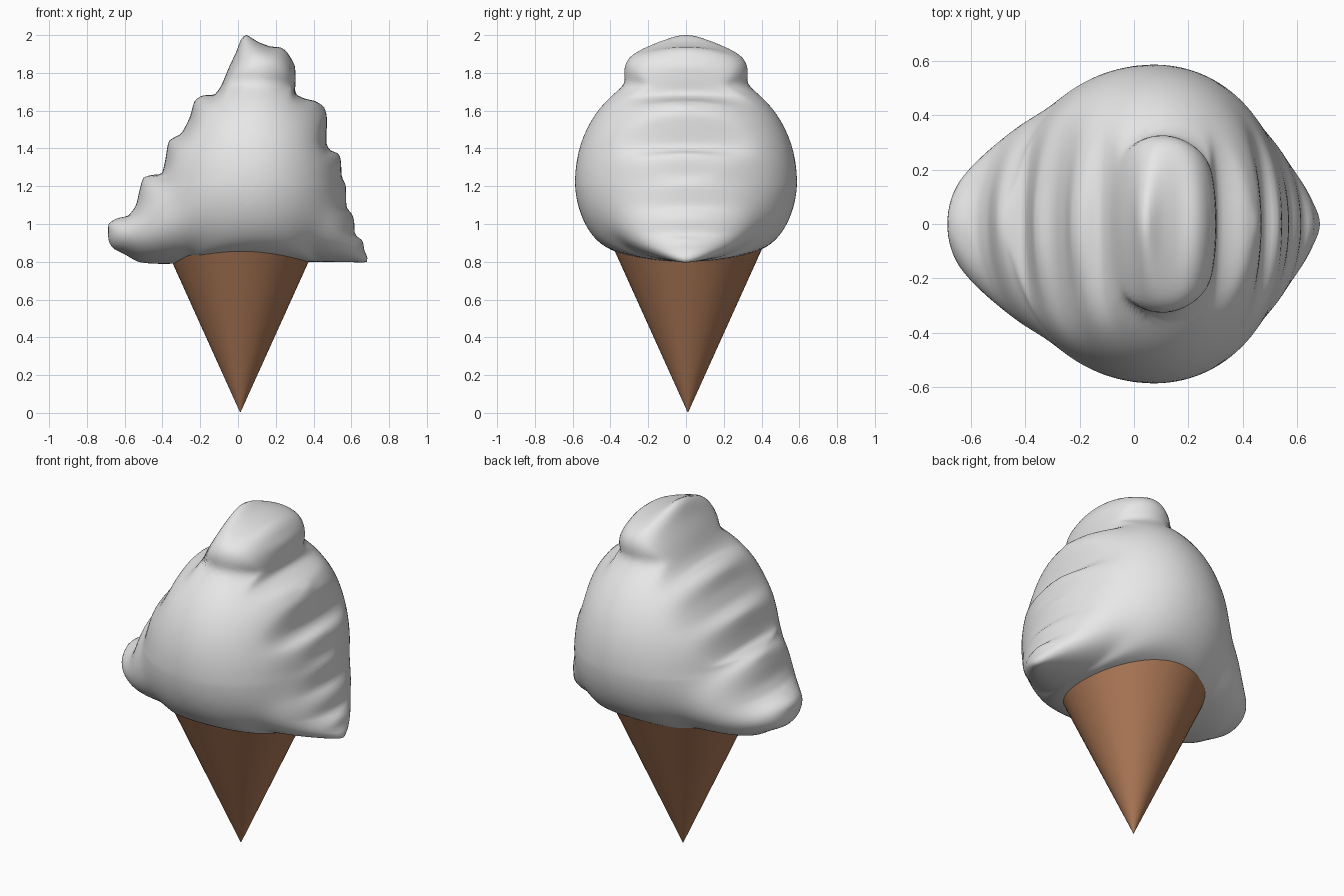
import bpy, bmesh, math
from mathutils import Vector

if "Cube" in bpy.data.objects:
    bpy.data.objects.remove(bpy.data.objects["Cube"])


def material(name, rgb):
    m = bpy.data.materials.new(name)
    m.diffuse_color = (*rgb, 1)
    m.use_nodes = True
    m.node_tree.nodes["Principled BSDF"].inputs["Base Color"].default_value = m.diffuse_color
    return m


def finish(bm, name, mat):
    bmesh.ops.recalc_face_normals(bm, faces=bm.faces)
    for f in bm.faces:
        f.smooth = True
    me = bpy.data.meshes.new(name)
    bm.to_mesh(me)
    bm.free()
    me.materials.append(mat)
    ob = bpy.data.objects.new(name, me)
    bpy.context.collection.objects.link(ob)
    return ob


# Front outline of the soft scoop (x, z), clockwise from the peak
OUTLINE = [
    (.045, 2.0), (.105, 1.965), (.17, 1.94), (.225, 1.935), (.26, 1.91), (.30, 1.84),
    (.305, 1.77), (.305, 1.69), (.35, 1.665), (.41, 1.65), (.455, 1.62), (.47, 1.57),
    (.47, 1.42), (.49, 1.39), (.535, 1.37), (.545, 1.33), (.55, 1.25), (.57, 1.205),
    (.575, 1.09), (.605, 1.05), (.615, 1.015), (.62, .945), (.66, .91), (.67, .855),
    (.685, .825), (.68, .798), (.6, .798), (.375, .8), (0, .795), (-.3, .79), (-.45, .79),
    (-.53, .8), (-.6, .84), (-.66, .87), (-.685, .91), (-.685, 1.0), (-.64, 1.03),
    (-.58, 1.045), (-.54, 1.1), (-.52, 1.185), (-.5, 1.245), (-.455, 1.26), (-.405, 1.267),
    (-.385, 1.34), (-.365, 1.44), (-.3, 1.48), (-.255, 1.565), (-.23, 1.65), (-.19, 1.68),
    (-.125, 1.685), (-.09, 1.73), (-.05, 1.825), (-.01, 1.91), (.02, 1.985)]
CENTRE = Vector((.05, 1.1))
SIDES, RINGS = 220, 32
DEPTH = .592              # largest half depth of the scoop
PULL, PUSH = 22.0, 10.5   # how quickly the puffing levels off, and its strength


def resample(pts, n):
    """Even points along a closed, slightly rounded outline."""
    pts = [Vector(p) for p in pts]
    m, fine = len(pts), []
    for i in range(m):
        a, b, c, d = (pts[(i + k) % m] for k in (-1, 0, 1, 2))
        reach = (c - b).length * .5
        ta = (c - a).normalized() * reach
        tb = (d - b).normalized() * reach
        for j in range(10):
            t = j / 10
            fine.append(b * (2*t**3 - 3*t*t + 1) + ta * (t**3 - 2*t*t + t)
                        + c * (3*t*t - 2*t**3) + tb * (t**3 - t*t))
    fine.append(fine[0])
    total = sum((q - p).length for p, q in zip(fine, fine[1:]))
    out, run, k = [], 0.0, 0
    for p, q in zip(fine, fine[1:]):
        step = (q - p).length
        while k < n and k * total / n < run + step:
            out.append(p.lerp(q, (k * total / n - run) / step))
            k += 1
        run += step
    return out


def puff(pts, tris, inner):
    """Inflate the flat mesh: solve a screened Poisson problem, zero on the rim."""
    n = len(pts)
    mass, link = [0.0] * n, [dict() for _ in range(n)]
    for tri in tris:
        for k in range(3):
            o, i, j = tri[k], tri[(k + 1) % 3], tri[(k + 2) % 3]
            e, f = pts[i] - pts[o], pts[j] - pts[o]
            area2 = abs(e.x * f.y - e.y * f.x) + 1e-12
            w = .5 * e.dot(f) / area2
            link[i][j] = link[i].get(j, 0) + w
            link[j][i] = link[j].get(i, 0) + w
            mass[o] += area2 / 6
    diag = [sum(link[i].values()) + PULL * mass[i] for i in range(inner)]
    rows = [[(j, w) for j, w in link[i].items() if j < inner] for i in range(inner)]
    u = [0.0] * inner
    r = [PUSH * mass[i] for i in range(inner)]
    z = [a / d for a, d in zip(r, diag)]
    p = z[:]
    rz = sum(a * b for a, b in zip(r, z))
    start = rz
    for _ in range(400):
        ap = [diag[i] * p[i] - sum([w * p[j] for j, w in rows[i]]) for i in range(inner)]
        al = rz / sum(a * b for a, b in zip(p, ap))
        u = [a + al * b for a, b in zip(u, p)]
        r = [a - al * b for a, b in zip(r, ap)]
        z = [a / d for a, d in zip(r, diag)]
        new = sum(a * b for a, b in zip(r, z))
        if new < start * 1e-9:
            break
        p = [a + new / rz * b for a, b in zip(z, p)]
        rz = new
    h = [math.sqrt(max(a, 0)) for a in u]
    top = max(h)
    return [a / top * DEPTH for a in h] + [0.0] * (n - inner)


def dome(p, x, z, rx, rz, depth):
    return depth * math.sqrt(max(0, 1 - ((p.x - x) / rx) ** 2 - ((p.y - z) / rz) ** 2))


def sculpt(p, h):
    """Round body and top knob swelling out of the thinner puffed lobes."""
    if h < 1e-4:
        return h
    body = dome(p, .08, 1.25, .54 if p.x < .08 else .48, .57 if p.y > 1.25 else .62, .593)
    knob = dome(p, .1, 1.82, .26, .23, .328)
    lobes = h * (.88 - .17 * min(1, max(0, (p.y - 1.2) / .3)))
    full = (body ** 12 + knob ** 12 + lobes ** 12) ** (1 / 12)
    return ((h * 1.12) ** -12 + full ** -12) ** (-1 / 12)


# Soft scoop: concentric rings of the outline, puffed to front and back
rim = resample(OUTLINE, SIDES)
SIDES = len(rim)
flat = [CENTRE]
for r in range(1, RINGS + 1):
    t = math.sin(r / RINGS * math.pi / 2)
    flat += [CENTRE.lerp(p, t) for p in rim]


def at(r, s):
    return 0 if r == 0 else 1 + (r - 1) * SIDES + s % SIDES


faces = [(0, at(1, s), at(1, s + 1)) for s in range(SIDES)]
quads = [(at(r, s), at(r + 1, s), at(r + 1, s + 1), at(r, s + 1))
         for r in range(1, RINGS) for s in range(SIDES)]
tris = faces + [t for a, b, c, d in quads for t in ((a, b, c), (a, c, d))]
inner = at(RINGS, 0)
height = [sculpt(p, h) for p, h in zip(flat, puff(flat, tris, inner))]

bm = bmesh.new()
front = [bm.verts.new((p.x, -h, p.y)) for p, h in zip(flat, height)]
back = [bm.verts.new((p.x, h, p.y)) if i < inner else front[i]
        for i, (p, h) in enumerate(zip(flat, height))]
for side in (front, back):
    for f in faces + quads:
        bm.faces.new([side[i] for i in f])
finish(bm, "soft_scoop", material("pale grey", (.8, .8, .8)))

# Wafer cone, its open rim buried in the scoop
bm = bmesh.new()
rings = []
for z in (.004, .05, .2, .4, .6, .8, .93):
    rings.append([bm.verts.new((.012 + .452 * z * math.cos(a), .01 + .452 * z * math.sin(a), z))
                  for a in (math.tau * k / 64 for k in range(64))])
for lo, hi in zip(rings, rings[1:]):
    for k in range(64):
        j = (k + 1) % 64
        bm.faces.new((lo[k], lo[j], hi[j], hi[k]))
bm.faces.new(rings[0][::-1])
cone = finish(bm, "wafer_cone", material("wafer brown", (.42, .19, .095)))
bpy.context.view_layer.objects.active = cone
cone.select_set(True)
bpy.ops.object.shade_smooth_by_angle(angle=math.radians(40))
